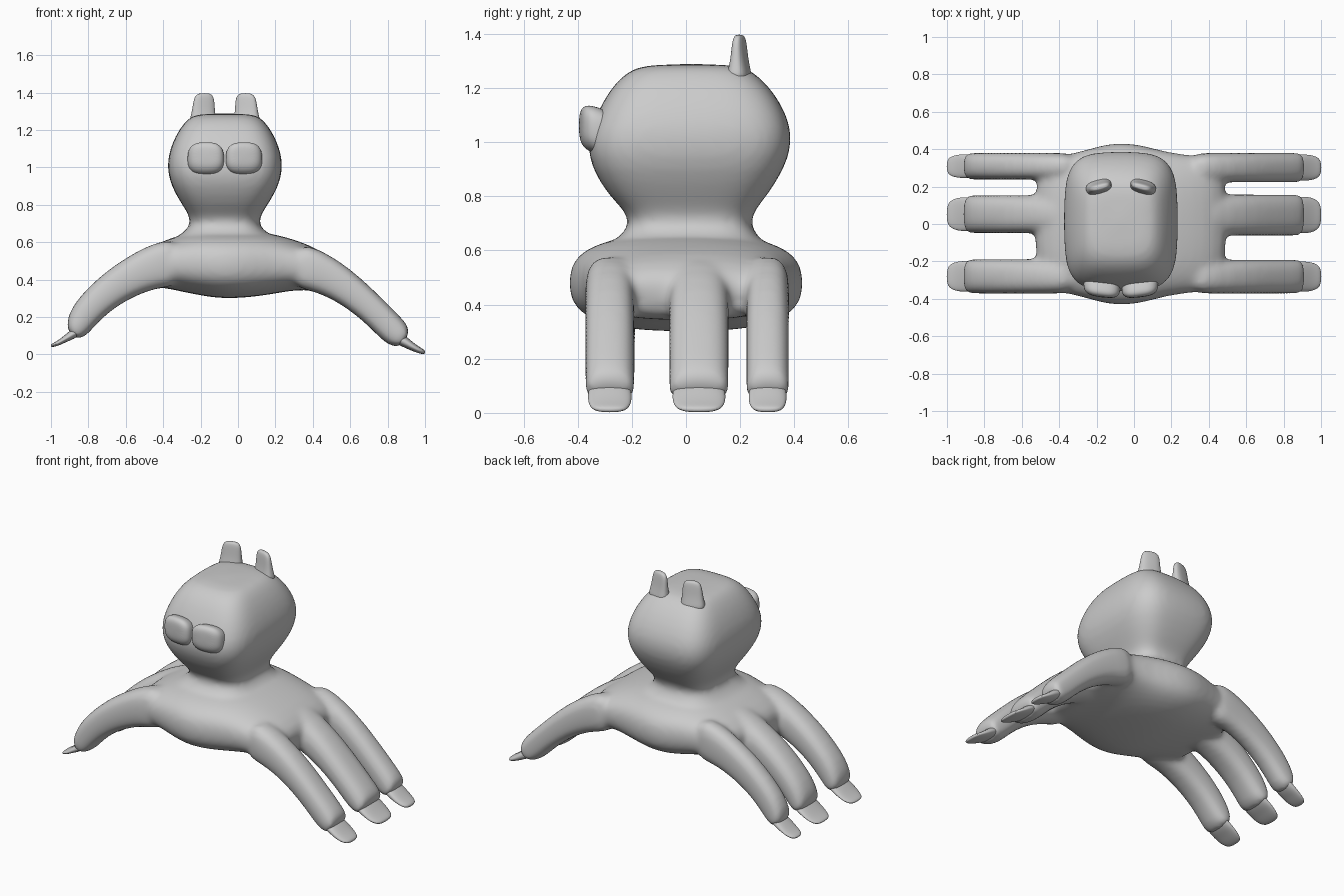
import bpy, bmesh, math
from mathutils import Vector

if "Cube" in bpy.data.objects:
    bpy.data.objects.remove(bpy.data.objects["Cube"])

grey = bpy.data.materials.new("plain grey")
grey.diffuse_color = (0.6, 0.6, 0.6, 1)
grey.use_nodes = True
grey.node_tree.nodes["Principled BSDF"].inputs["Base Color"].default_value = grey.diffuse_color


def loft(bm, rings, n=24):
    """Skin closed rings; each ring is (centre, half axis a, half axis b, exponent)."""
    loops = []
    for c, a, b, p in rings:
        loop = []
        for i in range(n):
            t = 2 * math.pi * i / n
            u, v = math.cos(t), math.sin(t)
            u = math.copysign(abs(u) ** (2 / p), u)
            v = math.copysign(abs(v) ** (2 / p), v)
            loop.append(bm.verts.new(Vector(c) + Vector(a) * u + Vector(b) * v))
        loops.append(loop)
    faces = [bm.faces.new((r[i], r[(i + 1) % n], s[(i + 1) % n], s[i]))
             for r, s in zip(loops, loops[1:]) for i in range(n)]
    faces += [bm.faces.new(loops[0]), bm.faces.new(loops[-1])]
    bmesh.ops.recalc_face_normals(bm, faces=faces)


def slab(xt, zt, xb, zb, y0, y1, p):
    """Ring across y, between a top point and a bottom point in the xz plane."""
    return (((xt + xb) / 2, (y0 + y1) / 2, (zt + zb) / 2),
            (0, (y1 - y0) / 2, 0), ((xt - xb) / 2, 0, (zt - zb) / 2), p)


def finish(bm, name, levels):
    me = bpy.data.meshes.new(name)
    bm.to_mesh(me)
    bm.free()
    me.polygons.foreach_set("use_smooth", [True] * len(me.polygons))
    me.materials.append(grey)
    ob = bpy.data.objects.new(name, me)
    bpy.context.collection.objects.link(ob)
    sub = ob.modifiers.new("subdivide", "SUBSURF")
    sub.levels = sub.render_levels = levels
    return ob


CX = -0.07  # head and body centre line
skin = bmesh.new()

# arched body
body = [(-.54, .52, -.53, .37, .30), (-.45, .59, -.43, .363, .36),
        (-.30, .645, -.30, .335, .385), (-.18, .66, -.17, .308, .425),
        (-.07, .66, -.07, .297, .44), (.05, .66, .05, .303, .425),
        (.18, .65, .18, .32, .385), (.32, .61, .30, .345, .37),
        (.43, .565, .38, .34, .36), (.51, .49, .48, .35, .30)]
loft(skin, [slab(*r[:4], -r[4], r[4], 2.7) for r in body])

# head with flared neck: height, half width, front y, back y, squareness
head = [(.50, .30, -.30, .30, 2.5), (.61, .29, -.30, .31, 2.8),
        (.66, .21, -.235, .26, 3), (.70, .18, -.205, .235, 3.2),
        (.75, .195, -.23, .255, 3.5), (.80, .23, -.285, .30, 3.5),
        (.90, .29, -.35, .365, 3.7), (1.0, .314, -.372, .398, 3.7),
        (1.10, .297, -.335, .378, 3.7), (1.20, .25, -.28, .315, 3.7),
        (1.26, .20, -.22, .25, 3.7), (1.29, .155, -.15, .19, 3.7)]
loft(skin, [((CX, (f + b) / 2, z), (w, 0, 0), (0, (b - f) / 2, 0), p)
            for z, w, f, b, p in head])

# legs: top and bottom points of each ring, and the claw that follows
paths = [
    ([(-.30, .63, -.30, .36), (-.45, .60, -.42, .36), (-.58, .53, -.53, .32),
      (-.70, .45, -.62, .275), (-.80, .36, -.71, .21), (-.88, .27, -.78, .135),
      (-.92, .18, -.82, .09), (-.91, .12, -.87, .08)],
     [(-.84, .17, -.82, .12), (-.89, .135, -.87, .085), (-.93, .10, -.915, .068),
      (-.97, .07, -.96, .046), (-1.005, .053, -1.0, .036)],
     [(-.37, -.19), (-.047, .152), (.24, .378)]),
    ([(.30, .61, .28, .36), (.45, .56, .38, .345), (.60, .46, .50, .30),
      (.72, .35, .62, .22), (.82, .25, .71, .14), (.90, .17, .79, .055),
      (.92, .13, .84, .04), (.905, .09, .87, .045)],
     [(.84, .13, .82, .07), (.89, .105, .87, .045), (.93, .07, .915, .025),
      (.97, .04, .96, .007), (1.005, .02, 1.0, -.002)],
     [(-.37, -.193), (-.06, .156), (.225, .378)]),
]
claws = bmesh.new()
for leg, claw, spans in paths:
    for y0, y1 in spans:
        c, h = (y0 + y1) / 2, (y1 - y0) / 2 + .003
        loft(skin, [slab(*r, c - h, c + h, 2.7) for r in leg])
        loft(claws, [slab(*r, c - h * k, c + h * k, 2.4)
                     for r, k in zip(claw, (.8, .9, .9, .82, .55))], 16)

# blend body, head and legs into one continuous skin
ob = finish(skin, "body_head_and_legs", 1)
rm = ob.modifiers.new("blend", "REMESH")
rm.mode, rm.voxel_size, rm.use_smooth_shade = "VOXEL", 0.015, True
sm = ob.modifiers.new("soften", "SMOOTH")
sm.factor, sm.iterations = 0.5, 14
finish(claws, "claws", 2)

# pair of puffy eyes and pair of ears, mirrored about the head centre
eyes, ears = bmesh.new(), bmesh.new()
for s in (-1, 1):
    x = CX + s * .102
    loft(eyes, [((x, y, 1.052 - (y + .36) * .3), (w, s * w * .12, 0), (0, 0, w * .88), 2.8)
                for y, w in ((-.28, .095), (-.33, .099), (-.36, .097), (-.38, .082), (-.392, .05))])
    loft(ears, [((CX + s * (.115 - (z - 1.3) * .05), .197, z),
                 (w, -s * w * .27, 0), (s * d * .26, d, 0), 2.6)
                for z, w, d in ((1.22, .075, .045), (1.27, .066, .034), (1.31, .06, .026),
                                (1.36, .055, .021), (1.385, .046, .017), (1.397, .026, .01))])
finish(eyes, "eyes", 2)
finish(ears, "ears", 2)
